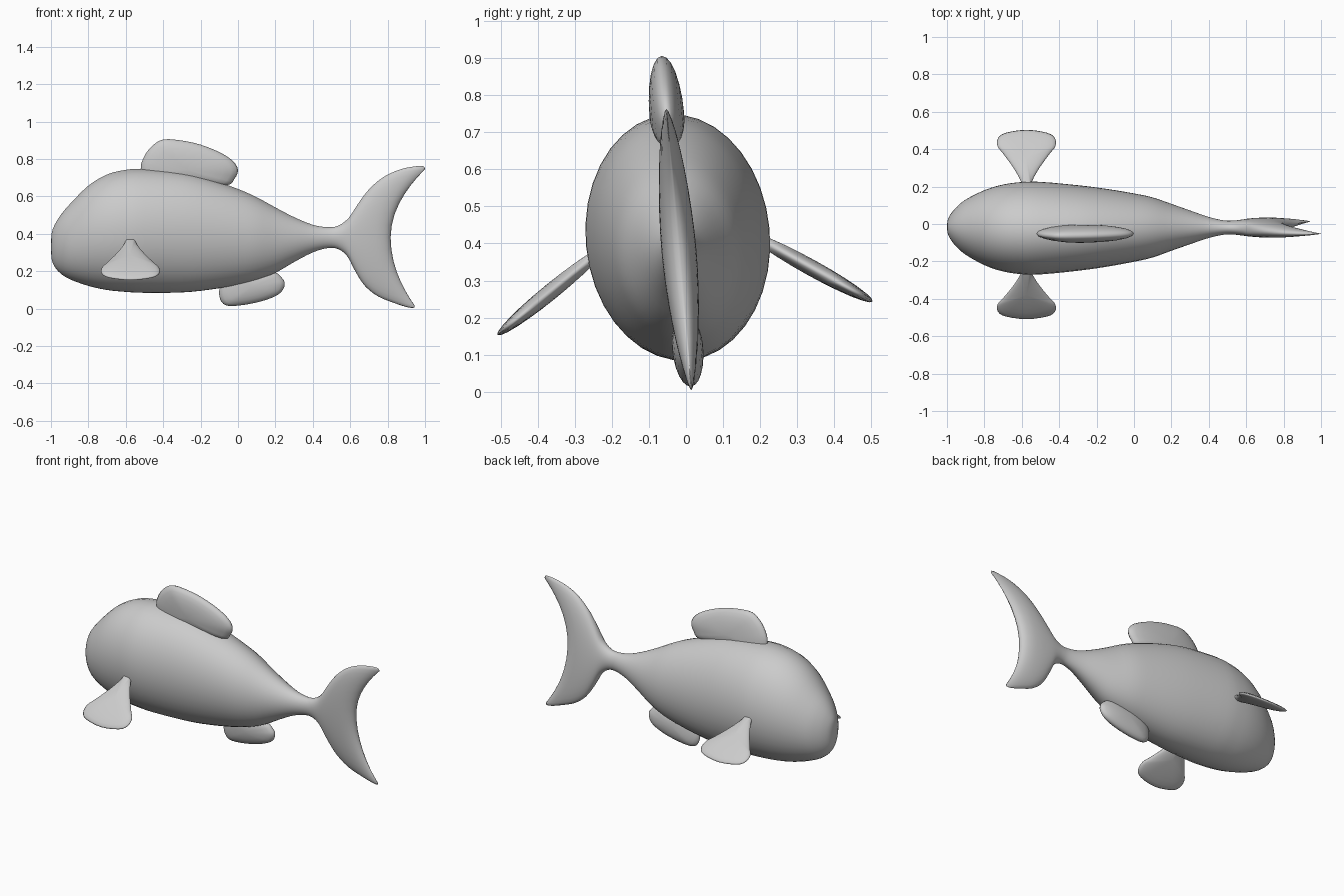
import bpy, bmesh
from math import sin, cos, pi, radians
from mathutils import Matrix

if "Cube" in bpy.data.objects:
    bpy.data.objects.remove(bpy.data.objects["Cube"])

# The whole fish leans slightly about its long axis
ROLL = Matrix.Translation((0, 0.015, 0)) @ Matrix.Rotation(radians(5.1), 4, 'X')


def spline(pts, steps, closed=False):
    """Catmull-Rom refinement of a list of equal-length tuples."""
    n, out = len(pts), []
    get = (lambda i: pts[i % n]) if closed else (lambda i: pts[max(0, min(n - 1, i))])
    for i in range(n if closed else n - 1):
        for k in range(steps):
            t = k / steps
            out.append([0.5 * (2 * b + (c - a) * t + (2 * a - 5 * b + 4 * c - d) * t * t
                               + (3 * b - a - 3 * c + d) * t ** 3)
                        for a, b, c, d in zip(get(i - 1), get(i), get(i + 1), get(i + 2))])
    if not closed:
        out.append(list(pts[-1]))
    return out


def loft(name, rings):
    """Skin closed rings of points into one smooth object."""
    bm = bmesh.new()
    rows = [[bm.verts.new(p) for p in ring] for ring in rings]
    n = len(rows[0])
    for a, b in zip(rows, rows[1:]):
        for i in range(n):
            j = (i + 1) % n
            bm.faces.new((a[i], a[j], b[j], b[i]))
    bmesh.ops.remove_doubles(bm, verts=bm.verts, dist=1e-5)
    bmesh.ops.recalc_face_normals(bm, faces=bm.faces)
    bm.transform(ROLL)
    for f in bm.faces:
        f.smooth = True
    me = bpy.data.meshes.new(name)
    bm.to_mesh(me)
    bm.free()
    ob = bpy.data.objects.new(name, me)
    bpy.context.collection.objects.link(ob)
    return ob


def fin(name, outline, centre, thick, place):
    """Lens-shaped fin swelling from a flat outline; place maps (a, b, n) to 3D."""
    edge, rings = spline(outline, 3, True), []
    for k in range(13):
        ang = -pi / 2 + pi * k / 12
        s, h = cos(ang), thick * sin(ang)
        rings.append([place(centre[0] + (a - centre[0]) * s,
                            centre[1] + (b - centre[1]) * s, h) for a, b in edge])
    return loft(name, rings)


# Body: x, bottom z, top z, half width
body = [(-1, .33, .33, 0), (-.996, .265, .405, .035), (-.98, .225, .45, .068),
        (-.95, .19, .5, .105), (-.9, .158, .56, .147), (-.8, .122, .66, .2),
        (-.7, .1, .72, .232), (-.6, .09, .745, .246), (-.5, .085, .75, .247),
        (-.3, .087, .733, .228), (-.15, .102, .695, .208), (0, .128, .642, .182),
        (.1, .153, .598, .16), (.2, .192, .543, .125), (.3, .25, .491, .09),
        (.4, .302, .45, .056), (.48, .325, .437, .038)]
# Tail: centre x, bottom x, bottom z, top x, top z, half width
tail = [(.53, .535, .32, .535, .445, .037), (.57, .585, .28, .59, .485, .041),
        (.61, .63, .195, .64, .56, .045), (.66, .68, .12, .7, .64, .047),
        (.71, .75, .065, .78, .708, .046), (.755, .83, .032, .87, .748, .041),
        (.79, .9, .009, .95, .764, .03), (.81, .938, .004, .992, .764, .015),
        (.816, .945, .016, 1.0, .748, 0)]
stations = [(x, x, b, x, t, w) for x, b, t, w in body] + tail
rings = []
for xc, xb, zb, xt, zt, w in spline(stations, 3):
    ring = []
    for i in range(36):
        a = 2 * pi * i / 36
        t = sin(a)
        tip = xt if t > 0 else xb
        ring.append((xc + (tip - xc) * t * t, w * cos(a), (zb + zt) / 2 + (zt - zb) / 2 * t))
    rings.append(ring)
loft("body_and_tail", rings)

# Dorsal and belly fins
upright = lambda a, b, n: (a, n, b)
fin("dorsal_fin", [(-.52, .755), (-.5, .82), (-.46, .872), (-.4, .908), (-.3, .902),
                   (-.2, .88), (-.1, .84), (-.03, .795), (0, .745), (-.02, .695),
                   (-.07, .66), (-.3, .66), (-.49, .69)], (-.27, .75), .047, upright)
fin("belly_fin", [(-.1, .1), (-.095, .05), (-.065, .018), (0, .016), (.1, .033),
                  (.18, .058), (.23, .088), (.25, .13), (.235, .165), (.18, .2),
                  (0, .21), (-.08, .15)], (.07, .12), .042, upright)

# Paired side fins: half outline as (outward, along body)
half = [(-.06, .02), (0, .03), (.08, .068), (.17, .125), (.215, .155), (.265, .152), (.297, .11)]
outline = half + [(.315, 0)] + [(u, -v) for u, v in reversed(half)]
S, C = sin(radians(34)), cos(radians(34))
for side, sg in (("left", -1), ("right", 1)):
    fin(side + "_side_fin", outline, (.13, 0), .022,
        lambda u, v, n: (-.575 + v, sg * (.247 + u * C + n * S), .375 - u * S + n * C))
